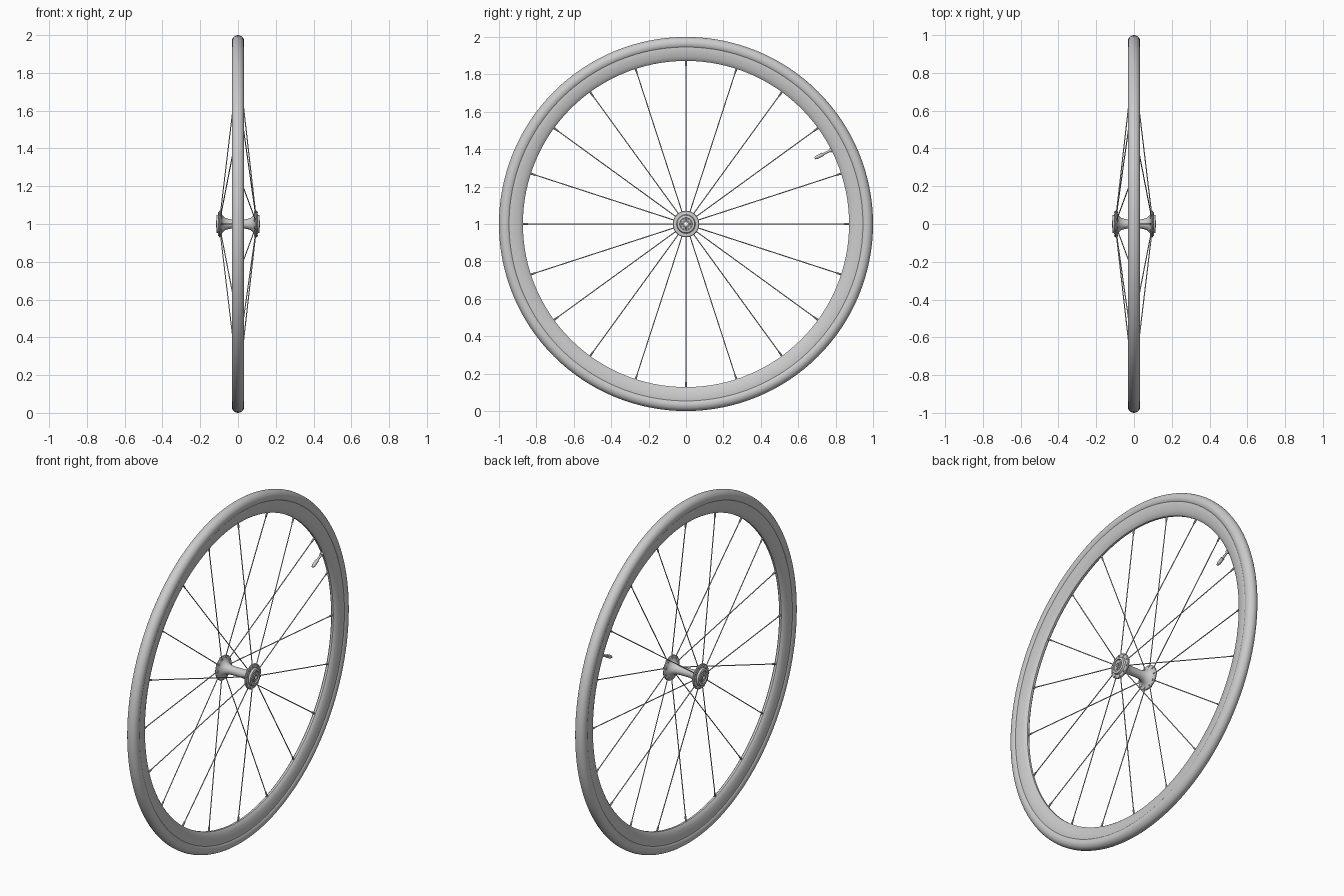
import bpy, bmesh, math
from mathutils import Vector

if "Cube" in bpy.data.objects:
    bpy.data.objects.remove(bpy.data.objects["Cube"])

CENTRE = Vector((0, 0, 1))


def finish(name, bm, angle=35):
    bmesh.ops.recalc_face_normals(bm, faces=bm.faces)
    mesh = bpy.data.meshes.new(name)
    bm.to_mesh(mesh)
    bm.free()
    mesh.shade_smooth()
    mesh.set_sharp_from_angle(angle=math.radians(angle))
    obj = bpy.data.objects.new(name, mesh)
    bpy.context.collection.objects.link(obj)
    return obj


def polar(r, deg, x=0.0):
    a = math.radians(deg)
    return CENTRE + Vector((x, r * math.cos(a), r * math.sin(a)))


def lathe(name, profile, segs):
    """Revolve a closed (radius, x) outline about the wheel axis."""
    bm = bmesh.new()
    rings = [[bm.verts.new(polar(r, 360 * s / segs, x)) for r, x in profile]
             for s in range(segs)]
    n = len(profile)
    for s in range(segs):
        a, b = rings[s], rings[(s + 1) % segs]
        for i in range(n):
            j = (i + 1) % n
            bm.faces.new((a[i], a[j], b[j], b[i]))
    return finish(name, bm)


def rod(bm, p, q, r1, r2=None, sides=8):
    """Add a capped cylinder or cone between two points."""
    d = q - p
    m = d.to_track_quat('Z', 'Y').to_matrix().to_4x4()
    m.translation = (p + q) / 2
    bmesh.ops.create_cone(bm, cap_ends=True, segments=sides, radius1=r1,
                          radius2=r1 if r2 is None else r2,
                          depth=d.length, matrix=m)


# Tyre: round tube section
tyre = [(0.966 + 0.034 * math.cos(2 * math.pi * i / 24),
         0.033 * math.sin(2 * math.pi * i / 24)) for i in range(24)]
lathe("tyre", tyre, 128)

# Rim: flat braking band, then tapering to a rounded inner edge
half = [(0.948, 0.026), (0.942, 0.027), (0.918, 0.025), (0.895, 0.020),
        (0.879, 0.013), (0.872, 0.006)]
lathe("rim", half + [(r, -x) for r, x in reversed(half)], 128)

# Hub shell: waisted barrel flaring into the two spoke flanges
half = [(0.024, 0.0), (0.024, 0.030), (0.027, 0.052), (0.034, 0.070),
        (0.046, 0.082), (0.056, 0.087), (0.068, 0.089), (0.071, 0.092),
        (0.071, 0.097), (0.068, 0.100), (0.050, 0.102), (0.047, 0.113),
        (0.043, 0.115), (0.034, 0.115), (0.032, 0.108), (0.012, 0.106)]
lathe("hub_shell", half + [(r, -x) for r, x in reversed(half[1:])], 48)

for side, label in ((1, "right"), (-1, "left")):
    # Bearing cap with stepped rings around a hollow axle end
    cap = [(0.010, 0.100), (0.031, 0.100), (0.031, 0.110), (0.026, 0.110),
           (0.025, 0.113), (0.018, 0.113), (0.017, 0.116), (0.010, 0.116)]
    lathe("axle_cap_" + label, [(r, side * x) for r, x in cap], 32)

    spokes, nipples, heads = bmesh.new(), bmesh.new(), bmesh.new()
    for k in range(10):
        deg = 36 * k + (18 if side > 0 else 0)
        inner, outer = polar(0.060, deg, side * 0.093), polar(0.876, deg)
        rod(spokes, inner, outer, 0.0028)
        along = (outer - inner).normalized()
        rod(nipples, outer - along * 0.032, outer, 0.0045, 0.0058)
        # Spoke head seated across the flange
        rod(heads, polar(0.060, deg, side * 0.084),
            polar(0.060, deg, side * 0.105), 0.0055)
    finish("spokes_" + label, spokes)
    finish("nipples_" + label, nipples)
    finish("spoke_heads_" + label, heads)

# Valve: stem, lock ring, cap and tapered tip, pointing at the hub
valve = bmesh.new()
for r_out, r_in, w1, w2 in ((0.885, 0.810, 0.006, 0.006),
                            (0.874, 0.862, 0.011, 0.011),
                            (0.822, 0.785, 0.010, 0.010),
                            (0.785, 0.772, 0.010, 0.005)):
    rod(valve, polar(r_out, 27), polar(r_in, 27), w1, w2, 16)
finish("valve", valve)
